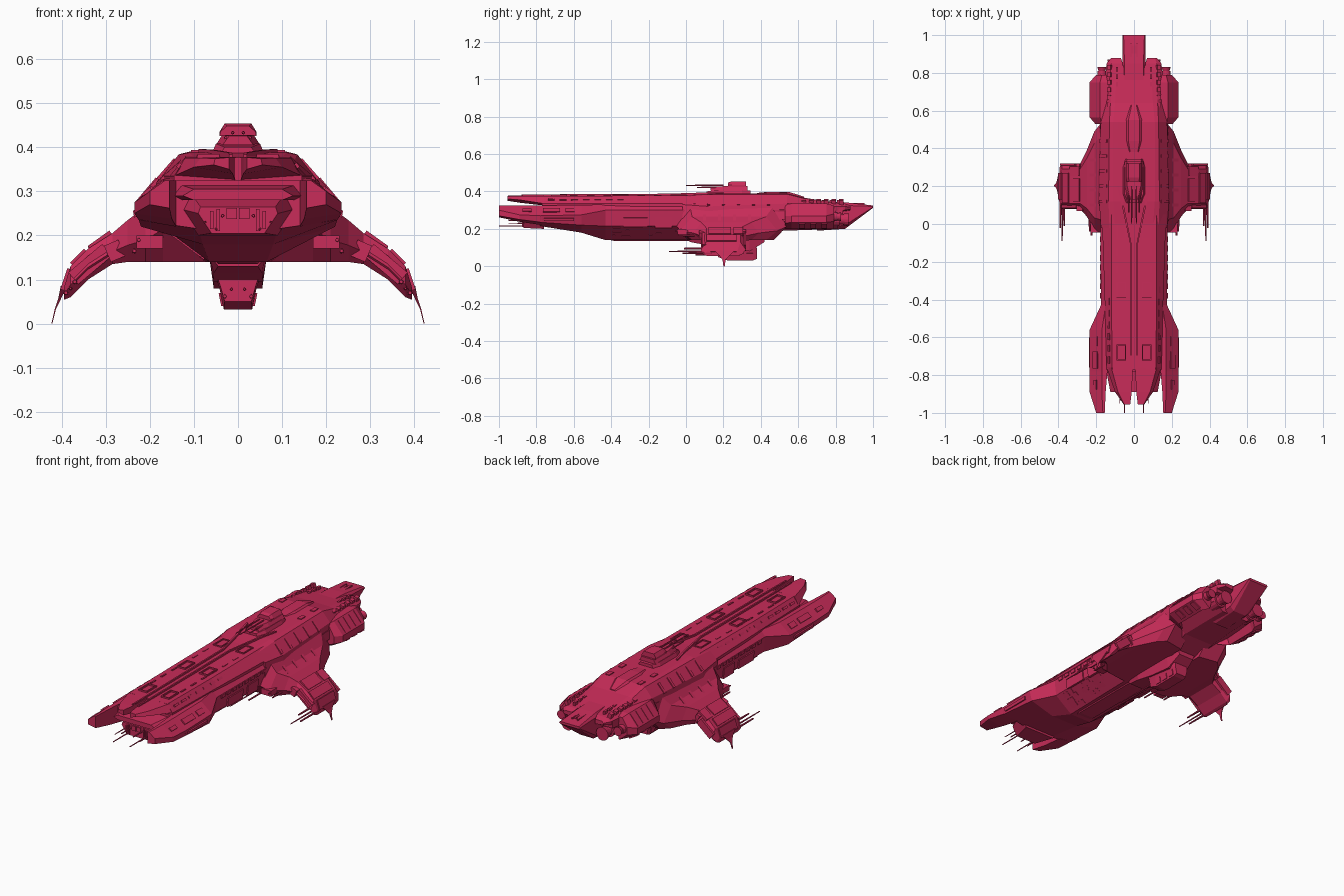
import bpy, bmesh, math, random
from mathutils import Matrix

random.seed(4)
mat = bpy.data.materials.new("crimson_hull")
mat.diffuse_color = (0.58, 0.025, 0.1, 1)


def finish(name, bm, mirror):
    bmesh.ops.recalc_face_normals(bm, faces=bm.faces)
    me = bpy.data.meshes.new(name)
    bm.to_mesh(me)
    bm.free()
    me.materials.append(mat)
    ob = bpy.data.objects.new(name, me)
    bpy.context.collection.objects.link(ob)
    if mirror:
        ob.modifiers.new("Mirror", 'MIRROR').use_mirror_merge = False
    return ob


def loft(name, rings, mirror=False):
    bm = bmesh.new()
    vs = [[bm.verts.new(p) for p in r] for r in rings]
    n = len(vs[0])
    for a, b in zip(vs, vs[1:]):
        for i in range(n):
            bm.faces.new((a[i], a[(i + 1) % n], b[(i + 1) % n], b[i]))
    bm.faces.new(vs[0])
    bm.faces.new(vs[-1][::-1])
    return finish(name, bm, mirror)


def sym(y, *pts):
    # half cross-section (top to bottom) mirrored into a full ring
    return [(x, y, z) for x, z in pts] + [(-x, y, z) for x, z in reversed(pts)]


def ring(y, *pts):
    return [(x, y, z) for x, z in pts]


def boxes(name, items, mirror=True):
    # items: centre, size, roll about y
    bm = bmesh.new()
    for c, s, roll in items:
        m = Matrix.Translation(c) @ Matrix.Rotation(roll, 4, 'Y') @ Matrix.Diagonal((*s, 1))
        bmesh.ops.create_cube(bm, size=1, matrix=m)
    return finish(name, bm, mirror)


def rods(name, items, mirror=True, seg=8):
    # items: x, z, y start, y end, start radius, end radius
    bm = bmesh.new()
    for x, z, y0, y1, r0, r1 in items:
        m = Matrix.Translation((x, (y0 + y1) / 2, z)) @ Matrix.Rotation(-math.pi / 2, 4, 'X')
        bmesh.ops.create_cone(bm, cap_ends=True, segments=seg, radius1=r0, radius2=r1,
                              depth=y1 - y0, matrix=m)
    return finish(name, bm, mirror)


# Main hull, forked bow and recessed bow face
loft("main_hull", [
    sym(-.78, (.17, .325), (.235, .27), (.225, .235), (.09, .215)),
    sym(-.56, (.17, .328), (.235, .275), (.22, .22), (.08, .18)),
    sym(-.43, (.15, .33), (.175, .30), (.165, .215), (.065, .14)),
    sym(.38, (.15, .33), (.18, .30), (.17, .215), (.08, .14)),
    sym(.52, (.15, .33), (.18, .30), (.17, .24), (.09, .19)),
    sym(.81, (.11, .32), (.14, .30), (.14, .24), (.08, .20))])
loft("bow_prong", [
    ring(-1, (.155, .325), (.165, .325), (.2, .3), (.2, .27), (.155, .262)),
    ring(-.89, (.15, .325), (.17, .325), (.235, .275), (.235, .25), (.15, .238)),
    ring(-.77, (.14, .325), (.17, .325), (.235, .27), (.225, .235), (.14, .22))], True)
loft("bow_face", [sym(-.87, (.085, .265), (.09, .25), (.06, .205)),
                  sym(-.76, (.11, .30), (.13, .26), (.09, .20))])
loft("bow_crossbar", [sym(-.89, (.10, .305), (.125, .29), (.10, .28)),
                      sym(-.76, (.13, .315), (.15, .29), (.13, .28))])
boxes("bow_ports", [((.014, -.87, .25), (.024, .012, .025), 0),
                    ((.045, -.87, .235), (.008, .012, .05), 0),
                    ((.06, -.87, .235), (.008, .012, .04), 0)])
rods("bow_guns", [(.05, .215, -1, -.8, .0025, .004), (.035, .245, -.95, -.8, .003, .005),
                  (.075, .23, -.95, -.8, .002, .004)])

# Dorsal deck with its own split nose
loft("dorsal_nose", [
    ring(-.955, (.02, .377), (.052, .374), (.055, .36), (.02, .35)),
    ring(-.89, (.012, .378), (.085, .376), (.10, .355), (.012, .34)),
    ring(-.76, (.006, .378), (.12, .376), (.145, .335), (.006, .325))], True)
loft("dorsal_deck", [
    sym(-.77, (.115, .377), (.145, .335), (.145, .32)),
    sym(-.4, (.12, .377), (.155, .335), (.155, .32)),
    sym(.05, (.12, .38), (.17, .335), (.17, .32))])
loft("upper_body", [
    sym(-.02, (.10, .378), (.13, .37), (.175, .33), (.175, .25)),
    sym(.12, (.11, .388), (.135, .383), (.185, .32), (.2, .25)),
    sym(.54, (.11, .39), (.13, .385), (.175, .335), (.18, .25)),
    sym(.64, (.10, .365), (.125, .36), (.15, .33), (.15, .25)),
    sym(.84, (.09, .335), (.12, .33), (.145, .315), (.145, .28))])
loft("spine_rail", [
    ring(-.88, (.012, .365), (.02, .365), (.02, .384), (.012, .384)),
    ring(-.1, (.014, .365), (.022, .365), (.022, .388), (.014, .388)),
    ring(.08, (.05, .365), (.06, .365), (.06, .394), (.05, .394)),
    ring(.2, (.08, .365), (.09, .365), (.09, .396), (.08, .396))], True)

# Framed deck hatches
hatches = []
for y in (-.68, -.35, -.04):
    for dx in (-.022, .022):
        hatches.append(((.067 + dx, y, .379), (.006, .085, .012), 0))
    for dy in (-.04, .04):
        hatches.append(((.067, y + dy, .379), (.05, .006, .012), 0))
hatches += [((.095, y, .388), (.022, .04, .012), 0) for y in (.41, .52)]
boxes("deck_hatches", hatches)
boxes("deck_studs", [((.132, -.72 + i * .062, .357), (.012, .036, .012), .9) for i in range(12)]
      + [((.09, -.6 + i * .09, .377), (.008, .04, .008), 0) for i in range(6)])
loft("rear_canopy", [sym(.38, (.02, .392), (.035, .38)), sym(.44, (.03, .398), (.05, .38)),
                     sym(.55, (.03, .398), (.05, .38)), sym(.63, (.012, .372), (.03, .355))])

# Command tower and its guns
loft("tower_base", [sym(.11, (.03, .40), (.045, .38)), sym(.16, (.05, .408), (.062, .38)),
                    sym(.30, (.05, .408), (.062, .38)), sym(.345, (.035, .405), (.05, .38))])
loft("tower_middle", [sym(.13, (.02, .426), (.035, .405)), sym(.20, (.036, .428), (.05, .405)),
                      sym(.33, (.036, .428), (.05, .405))])
loft("tower_bridge", [sym(.225, (.025, .448), (.04, .435), (.042, .425)),
                      sym(.245, (.03, .454), (.042, .435), (.042, .425)),
                      sym(.32, (.03, .454), (.042, .435), (.042, .425))])
rods("tower_guns", [(.012, .433, 0, .2, .0025, .004), (.028, .422, .06, .2, .003, .004)])


# Drooping wings
def wing_ring(x, y0, y1, zt, zb):
    c, h = .12 * (y1 - y0), (zt - zb) * .4
    return [(x, y0, zb + h), (x, y0 + c, zt), (x, y1 - c, zt), (x, y1, zb + h),
            (x, y1 - c, zb), (x, y0 + c, zb)]


loft("wing", [wing_ring(*s) for s in (
    (.06, -.06, .52, .33, .14), (.17, -.05, .54, .325, .14), (.21, -.03, .49, .265, .14),
    (.25, .04, .39, .235, .14), (.285, .08, .32, .205, .135), (.34, .08, .32, .17, .10),
    (.38, .08, .32, .13, .06), (.395, .09, .30, .08, .054))], True)
boxes("wing_armour", [
    ((.312, .18, .188), (.06, .12, .014), .62), ((.312, .28, .186), (.06, .05, .014), .62),
    ((.36, .19, .149), (.045, .16, .014), .78), ((.389, .2, .1), (.05, .14, .012), 1.25),
    ((.285, .28, .17), (.02, .08, .05), .5), ((.34, .315, .13), (.10, .012, .04), .7),
    ((.335, .1, .135), (.10, .03, .035), .7), ((.28, .085, .165), (.035, .03, .04), .4),
    ((.20, -.02, .185), (.06, .05, .03), 0)])
boxes("wing_ribs", [((.22, .1 + i * .08, .255), (.07, .016, .008), .75) for i in range(4)])
loft("wing_tip_fin", [
    [(.385, .15, .09), (.402, .15, .085), (.402, .26, .085), (.385, .26, .09)],
    [(.402, .18, .055), (.408, .18, .055), (.408, .23, .055), (.402, .23, .055)],
    [(.412, .195, .035), (.415, .195, .035), (.415, .212, .035), (.412, .212, .035)],
    [(.421, .2, 0), (.423, .2, 0), (.423, .207, 0), (.421, .207, 0)]], True)
rods("wing_guns", [(.38, .08, -.09, .14, .0025, .005), (.39, .07, -.02, .14, .004, .006),
                   (.37, .095, -.01, .14, .004, .007), (.225, .19, -.06, .1, .004, .007),
                   (.235, .165, -.04, .1, .004, .007)])

# Ventral pod
loft("ventral_neck", [sym(.02, (.06, .15), (.045, .13)), sym(.10, (.065, .15), (.055, .115)),
                      sym(.20, (.065, .15), (.055, .095)),
                      sym(.34, (.065, .15), (.055, .08)), sym(.42, (.06, .17), (.045, .13))])
loft("ventral_pod", [sym(.17, (.045, .10), (.04, .085), (.03, .05)),
                     sym(.22, (.05, .105), (.042, .08), (.032, .032)),
                     sym(.36, (.05, .105), (.042, .08), (.032, .032)),
                     sym(.38, (.04, .10), (.04, .08), (.03, .04))])
rods("ventral_guns", [(.015, .078, -.09, .2, .0025, .004), (.03, .062, .05, .2, .004, .005)])
boxes("ventral_panels", [((.037, .24 + i * .05, .055), (.008, .035, .03), .2)
                         for i in range(3)])
loft("belly_keel", [sym(-.46, (.05, .16), (.03, .15)), sym(-.38, (.06, .15), (.045, .135)),
                    sym(.0, (.06, .15), (.045, .135)), sym(.06, (.05, .15), (.03, .138))])

# Aft flank blocks, stern wedge and engines
loft("aft_block", [
    ring(.53, (.12, .33), (.17, .33), (.205, .27), (.205, .23), (.12, .2)),
    ring(.565, (.12, .335), (.18, .335), (.235, .27), (.235, .235), (.17, .2)),
    ring(.75, (.12, .335), (.18, .335), (.235, .27), (.235, .235), (.17, .2)),
    ring(.79, (.12, .325), (.17, .325), (.2, .28), (.2, .24), (.15, .2))], True)
boxes("aft_block_bands", [((.206, .6 + i * .045, .302), (.07, .016, .008), .87) for i in range(4)]
      + [((.207, .62 + i * .06, .218), (.05, .03, .008), -.5) for i in range(3)])
boxes("stern_studs", [((.13, .63 + i * .04, .343), (.02, .024, .026), .3) for i in range(6)]
      + [((.09, .66 + i * .04, .345), (.012, .024, .018), 0) for i in range(5)])
loft("stern_shoulder", [ring(.76, (.06, .345), (.13, .345), (.155, .32), (.155, .29), (.06, .285)),
                        ring(.85, (.06, .335), (.12, .335), (.145, .32), (.14, .3), (.06, .295)),
                        ring(.88, (.07, .325), (.11, .325), (.12, .315), (.12, .305), (.07, .3))],
     True)
loft("stern_wedge", [sym(.7, (.05, .35), (.062, .33), (.062, .2), (.04, .19)),
                     sym(.85, (.05, .342), (.062, .325), (.062, .22), (.04, .2)),
                     sym(1, (.055, .325), (.062, .32), (.062, .316), (.055, .312))])
boxes("stern_slot", [((.016, .91, .333), (.006, .09, .01), 0), ((.008, .91, .331), (.01, .07, .01), 0)])
rods("engine_nozzles", [(.105, .25, .76, .82, .036, .036), (.105, .25, .82, .84, .026, .026),
                        (.105, .25, .84, .87, .03, .036), (.17, .265, .76, .81, .026, .022),
                        (.17, .265, .81, .83, .018, .024)], seg=16)

# Hull side plating, gun ports and fine surface detail
side = [((.174, -.38 + i * .05, .29), (.012, .03, .018), .1) for i in range(8)]
side += [((.168, -.27, .235), (.014, .13, .05), .1), ((.168, -.12, .235), (.014, .09, .06), .1),
         ((.231, -.68, .25), (.012, .16, .016), .2), ((.205, -.62, .3), (.03, .05, .008), .7),
         ((.205, -.72, .3), (.03, .09, .008), .7), ((.205, -.85, .3), (.02, .05, .008), .7)]
for i in range(24):
    t = random.random()
    side.append(((.08 + .075 * t, random.uniform(-.4, -.06), .153 + .056 * t),
                 (.025, random.uniform(.02, .05), .01), -.64))
boxes("side_plating", side)
boxes("upper_ribs", [((.162, .12 + i * .08, .35), (.06, .016, .008), .85) for i in range(5)])
